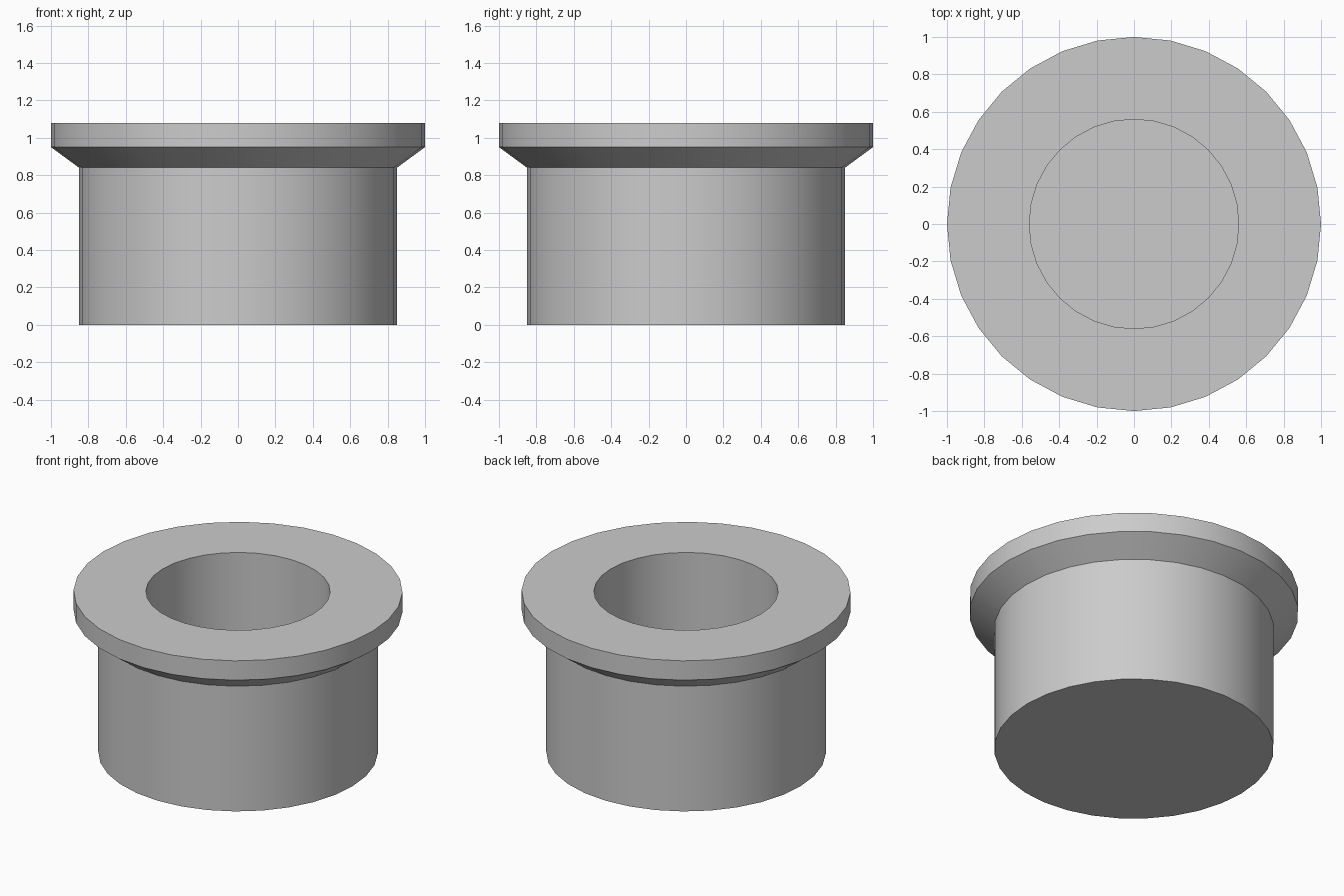
import bpy
import bmesh
from math import radians
from mathutils import Matrix

cube = bpy.data.objects.get("Cube")
if cube:
    bpy.data.objects.remove(cube, do_unlink=True)

SIDES = 32

# Plain grey material
grey = bpy.data.materials.new("plain_grey")
grey.use_nodes = True
colour = (0.6, 0.6, 0.6, 1)
grey.diffuse_color = colour
grey.node_tree.nodes["Principled BSDF"].inputs["Base Color"].default_value = colour

# Radius and height pairs: base, body, flared collar, rim, hollow, floor
profile = [(0.85, 0), (0.85, 0.84), (1, 0.95), (1, 1.08), (0.56, 1.08), (0.56, 0.25)]


def lathe(name, points, material):
    """Stack rings along the profile and close both ends with flat caps."""
    bm = bmesh.new()
    rings = [
        bmesh.ops.create_circle(bm, segments=SIDES, radius=r,
                                matrix=Matrix.Translation((0, 0, z)))["verts"]
        for r, z in points
    ]
    for low, high in zip(rings, rings[1:]):
        for i in range(SIDES):
            j = (i + 1) % SIDES
            bm.faces.new((low[i], low[j], high[j], high[i]))
    bm.faces.new(rings[0])
    bm.faces.new(rings[-1])
    bmesh.ops.recalc_face_normals(bm, faces=bm.faces)
    mesh = bpy.data.meshes.new(name)
    bm.to_mesh(mesh)
    bm.free()
    mesh.materials.append(material)
    obj = bpy.data.objects.new(name, mesh)
    bpy.context.collection.objects.link(obj)
    return obj


# Flanged cup with a blind hole
cup = lathe("flanged_cup", profile, grey)
bpy.ops.object.select_all(action="DESELECT")
cup.select_set(True)
bpy.context.view_layer.objects.active = cup
bpy.ops.object.shade_smooth_by_angle(angle=radians(30))
